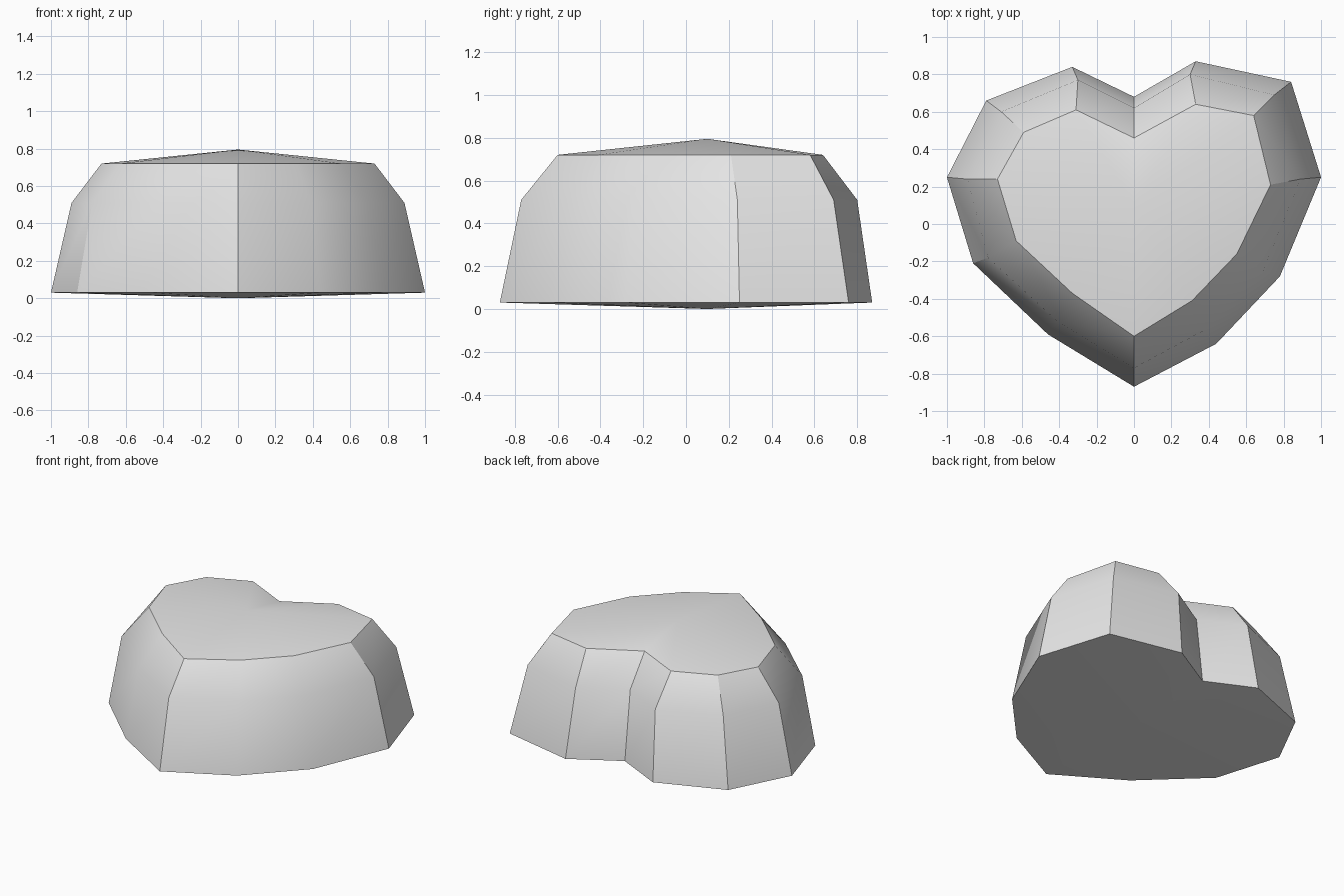
import bpy, bmesh, math

cube = bpy.data.objects.get("Cube")
if cube:
    bpy.data.objects.remove(cube, do_unlink=True)

# Heart outlines, counter-clockwise from the front tip
base = [(0, -.87), (.44, -.64), (.78, -.28), (1, .25), (.84, .76), (.33, .87),
        (0, .68), (-.33, .84), (-.79, .66), (-1, .25), (-.86, -.21), (-.46, -.59)]
girdle = [(0, -.77), (.39, -.56), (.69, -.25), (.89, .24), (.75, .69), (.3, .8),
          (0, .62), (-.3, .77), (-.71, .6), (-.89, .24), (-.78, -.18), (-.41, -.52)]
crown = [(0, -.6), (.31, -.41), (.55, -.16), (.73, .21), (.64, .58), (.33, .64),
         (0, .46), (-.31, .61), (-.59, .49), (-.73, .24), (-.63, -.09), (-.33, -.37)]

# Stone material
stone = bpy.data.materials.new("pale grey")
stone.use_nodes = True
grey = (.8, .8, .8, 1)
stone.diffuse_color = grey
stone.node_tree.nodes["Principled BSDF"].inputs["Base Color"].default_value = grey

# Stack the outlines and close both ends with shallow points
bm = bmesh.new()
rings = [[bm.verts.new((x, y, z)) for x, y in outline]
         for outline, z in ((base, .03), (girdle, .51), (crown, .72))]
bottom = bm.verts.new((0, .1, 0))
peak = bm.verts.new((0, .1, .795))
count = len(base)
for i in range(count):
    j = (i + 1) % count
    for low, high in zip(rings, rings[1:]):
        bm.faces.new((low[i], low[j], high[j], high[i]))
    bm.faces.new((rings[-1][i], rings[-1][j], peak))
    bm.faces.new((rings[0][j], rings[0][i], bottom))
bmesh.ops.recalc_face_normals(bm, faces=bm.faces)

mesh = bpy.data.meshes.new("heart_stone")
bm.to_mesh(mesh)
bm.free()
mesh.materials.append(stone)
heart = bpy.data.objects.new("heart_stone", mesh)
bpy.context.collection.objects.link(heart)

# Soft facets with crisp rims
bpy.ops.object.select_all(action="DESELECT")
heart.select_set(True)
bpy.context.view_layer.objects.active = heart
bpy.ops.object.shade_smooth_by_angle(angle=math.radians(30))
